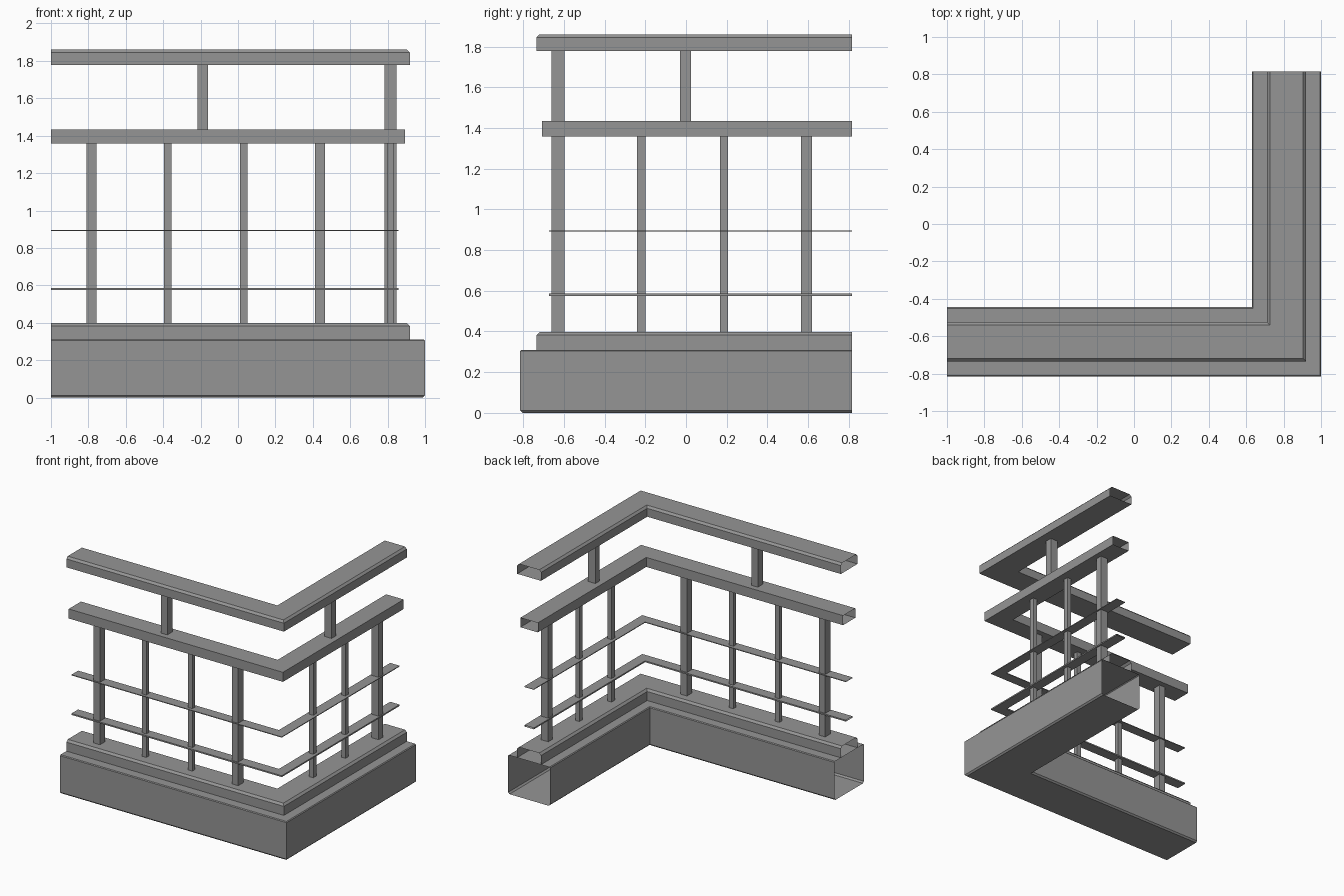
import bpy
import bmesh
import math

cube = bpy.data.objects.get("Cube")
if cube:
    bpy.data.objects.remove(cube)

# Corner of the centre line, and where the two wings stop
CX, CY = 0.815, -0.63
END_X, END_Y = -1.0, 0.815

grey = bpy.data.materials.new("painted_grey")
grey.use_nodes = True
COLOUR = (0.3, 0.3, 0.3, 1)
grey.diffuse_color = COLOUR
grey.node_tree.nodes["Principled BSDF"].inputs["Base Color"].default_value = COLOUR


def finish(name, bm):
    mesh = bpy.data.meshes.new(name)
    bm.to_mesh(mesh)
    bm.free()
    mesh.materials.append(grey)
    obj = bpy.data.objects.new(name, mesh)
    bpy.context.collection.objects.link(obj)
    return obj


def sweep(name, half, low, high, bottom_cut=0.0, top_cut=0.0):
    """Mitred L-shaped hollow rail with open ends and optional chamfers."""
    right = [(half, low)]
    if bottom_cut:
        right = [(half - bottom_cut, low), (half, low + bottom_cut)]
    if top_cut:
        right += [(half, high - top_cut), (half - top_cut, high)]
    else:
        right += [(half, high)]
    profile = right + [(-u, z) for u, z in reversed(right)]

    bm = bmesh.new()
    rings = [
        [bm.verts.new((END_X, CY - u, z)) for u, z in profile],
        [bm.verts.new((CX + u, CY - u, z)) for u, z in profile],
        [bm.verts.new((CX + u, END_Y, z)) for u, z in profile],
    ]
    n = len(profile)
    for a, b in zip(rings, rings[1:]):
        for i in range(n):
            j = (i + 1) % n
            bm.faces.new((a[i], b[i], b[j], a[j]))
    return finish(name, bm)


def post(name, x, y, width, depth, low, high, along_x):
    sx, sy = (width, depth) if along_x else (depth, width)
    bm = bmesh.new()
    bmesh.ops.create_cube(bm, size=1)
    for v in bm.verts:
        v.co = (x + v.co.x * sx, y + v.co.y * sy,
                (low + high) / 2 + v.co.z * (high - low))
    return finish(name, bm)


# Solid-looking plinth and the stepped sill on it
base = sweep("base_wall", 0.185, 0.0, 0.31, bottom_cut=0.012, top_cut=0.006)
sill = sweep("sill", 0.105, 0.31, 0.398, top_cut=0.016)

# Thin horizontal bars
sweep("lower_bar", 0.042, 0.575, 0.586)
sweep("upper_bar", 0.042, 0.89, 0.896)

# Rails
sweep("middle_rail", 0.077, 1.358, 1.434)
top = sweep("top_rail", 0.105, 1.777, 1.86, top_cut=0.016)

# Balusters: the thicker ones frame each wing
THICK, THIN = (0.055, 0.064), (0.04, 0.036)
for i, size in enumerate((THICK, THIN, THIN, THICK)):
    post(f"front_baluster_{i}", -0.783 + i * 0.407, CY, *size, 0.398, 1.358, True)
for i, size in enumerate((THIN, THIN, THICK)):
    post(f"side_baluster_{i}", CX, -0.22 + i * 0.406, *size, 0.398, 1.358, False)

# Short supports between the two rails
post("front_support", -0.188, CY, *THICK, 1.434, 1.777, True)
post("side_support", CX, -0.003, *THICK, 1.434, 1.777, False)

# Soft rounding across the chamfered edges
for obj in (base, sill, top):
    bpy.ops.object.select_all(action="DESELECT")
    obj.select_set(True)
    bpy.context.view_layer.objects.active = obj
    bpy.ops.object.shade_smooth_by_angle(angle=math.radians(30))
